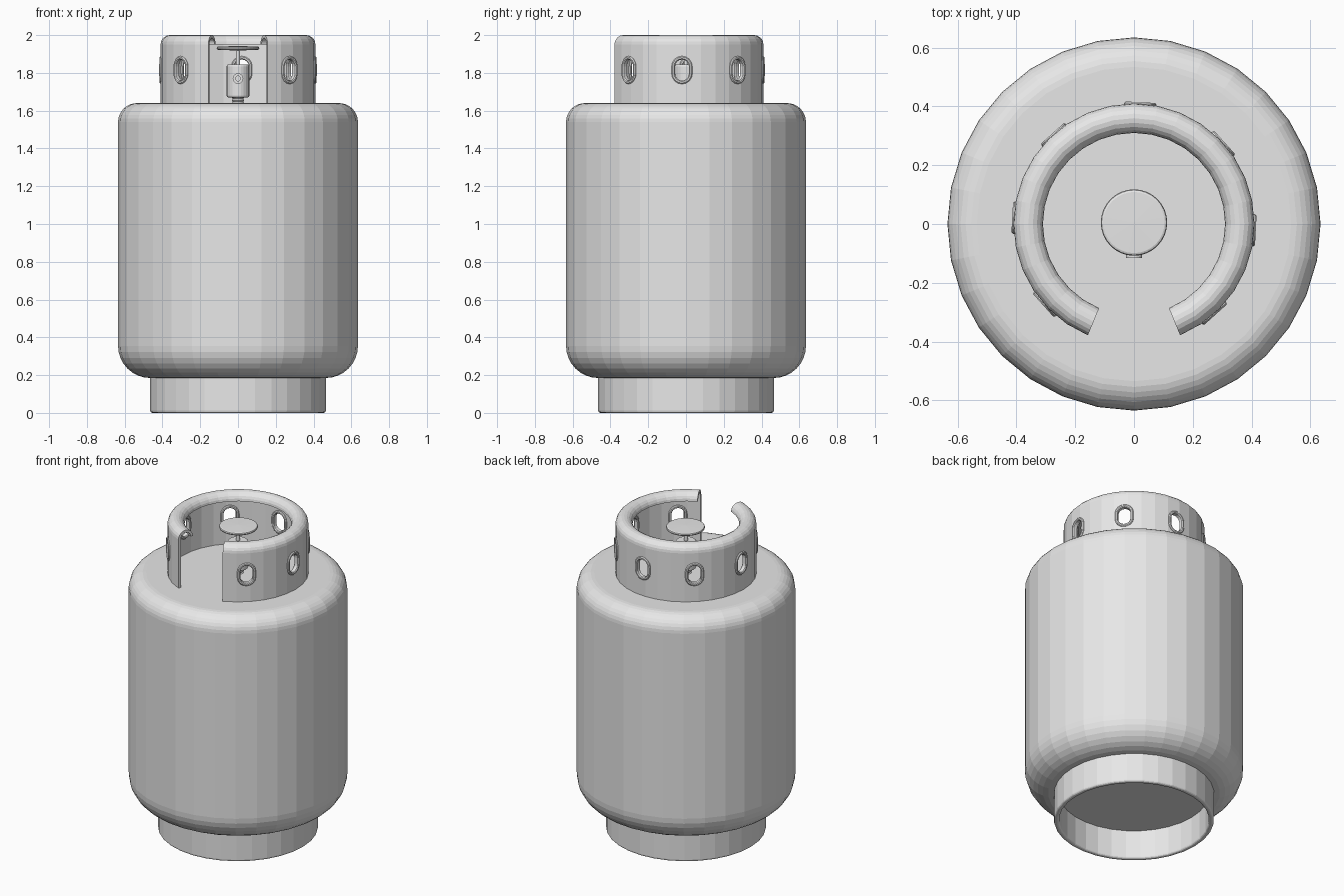
import bpy, bmesh
from math import sin, cos, pi, radians
from mathutils import Vector, Matrix

if "Cube" in bpy.data.objects:
    bpy.data.objects.remove(bpy.data.objects["Cube"], do_unlink=True)

grey = bpy.data.materials.new("plain grey")
grey.use_nodes = True
grey.diffuse_color = (0.8, 0.8, 0.8, 1)
grey.node_tree.nodes["Principled BSDF"].inputs["Base Color"].default_value = (0.8, 0.8, 0.8, 1)


def finish(name, bm):
    bmesh.ops.remove_doubles(bm, verts=bm.verts, dist=1e-5)
    bmesh.ops.recalc_face_normals(bm, faces=bm.faces)
    mesh = bpy.data.meshes.new(name)
    bm.to_mesh(mesh)
    bm.free()
    mesh.materials.append(grey)
    obj = bpy.data.objects.new(name, mesh)
    bpy.context.collection.objects.link(obj)
    return obj


def arc(cr, cz, radius, start, end, steps):
    """Profile points along an arc, in degrees."""
    angles = [radians(start + (end - start) * i / steps) for i in range(steps + 1)]
    return [(cr + radius * cos(a), cz + radius * sin(a)) for a in angles]


def bridge(bm, a, b, cyclic=True):
    n = len(a)
    for i in range(n if cyclic else n - 1):
        j = (i + 1) % n
        corners = [a[i], a[j], b[j], b[i]]
        if len({tuple(round(c, 6) for c in v.co) for v in corners}) > 2:
            bm.faces.new(corners)


def lathe(name, profile, segments=32, start=0, sweep=360, closed=False, matrix=None):
    """Spin a (radius, height) profile around z; partial sweeps get end caps."""
    bm = bmesh.new()
    full = sweep == 360
    loops = []
    for i in range(segments + (0 if full else 1)):
        a = radians(start + sweep * i / segments)
        loops.append([bm.verts.new((r * cos(a), r * sin(a), z)) for r, z in profile])
    for a, b in zip(loops, loops[1:]):
        bridge(bm, a, b, closed)
    if full:
        bridge(bm, loops[-1], loops[0], closed)
    else:
        bm.faces.new(loops[0])
        bm.faces.new(loops[-1])
    if matrix:
        bm.transform(matrix)
    return finish(name, bm)


def slot_loop(bm, angle, grow, radius):
    """Upright stadium outline facing outward from the collar."""
    out = Vector((cos(angle), sin(angle), 0))
    side = Vector((-sin(angle), cos(angle), 0))
    half_w, straight = 0.037 + grow, 0.019
    verts = []
    for centre, first in ((straight, 0), (-straight, 180)):
        for u, w in arc(0, centre, half_w, first, first + 180, 8):
            verts.append(bm.verts.new(out * radius + side * u + Vector((0, 0, 1.815 + w))))
    return verts


# Tank body with rounded shoulders
lathe("tank_body",
      [(0, 0.185)] + arc(0.465, 0.355, 0.17, -90, 0, 8)
      + arc(0.535, 1.54, 0.1, 0, 90, 8) + [(0, 1.64)])

# Hollow foot ring
lathe("foot_ring",
      arc(0.453, 0.012, 0.012, -90, 0, 3) + [(0.465, 0.2), (0.435, 0.2)]
      + arc(0.447, 0.012, 0.012, 180, 270, 3), closed=True)

# Handle collar, open at the front, with an inward curled lip
collar = lathe("handle_collar",
               [(0.41, 1.635)] + arc(0.36, 1.95, 0.05, 0, 180, 10)
               + arc(0.36, 1.95, 0.034, 180, 0, 10) + [(0.394, 1.635)],
               segments=28, start=-67.5, sweep=315, closed=True)

# Slots cut through the collar, each with a raised rim
slot_angles = [radians(-48 + 45 * i) for i in range(7)]
cut = bmesh.new()
rims = bmesh.new()
section = [(0, 0.388), (0, 0.41), (0.005, 0.415), (0.013, 0.415),
           (0.018, 0.41), (0.018, 0.388), (0.013, 0.383), (0.005, 0.383)]
for angle in slot_angles:
    inner, outer = (slot_loop(cut, angle, 0.008, r) for r in (0.36, 0.45))
    bridge(cut, inner, outer)
    cut.faces.new(inner)
    cut.faces.new(outer)
    rings = [slot_loop(rims, angle, g, r) for g, r in section]
    for a, b in zip(rings, rings[1:] + rings[:1]):
        bridge(rims, a, b)
finish("slot_rims", rims)
cutter = finish("slot_cutter", cut)
cutter.hide_render = True
mod = collar.modifiers.new("slots", "BOOLEAN")
mod.operation = "DIFFERENCE"
mod.solver = "EXACT"
mod.object = cutter
bpy.context.view_layer.update()
cut_mesh = bpy.data.meshes.new_from_object(
    collar.evaluated_get(bpy.context.evaluated_depsgraph_get()))
collar.modifiers.clear()
collar.data = cut_mesh
bpy.data.objects.remove(cutter, do_unlink=True)

# Valve: threaded neck, body, stem and hand wheel
thread = [(0.034 if i % 2 else 0.027, 1.63 + 0.008 * i) for i in range(7)]
lathe("valve_neck", thread, 20)
lathe("valve_body",
      [(0, 1.67)] + arc(0.05, 1.68, 0.01, -90, 0, 3)
      + arc(0.05, 1.835, 0.01, 0, 90, 3) + [(0, 1.845)], 24)
lathe("valve_stem", [(0.011, 1.84), (0.011, 1.925)], 12)
lathe("hand_wheel",
      [(0, 1.918), (0.1, 1.922)] + arc(0.104, 1.931, 0.009, -90, 90, 4)
      + [(0, 1.942)], 32, matrix=Matrix.Translation((0, 0.005, 0)))

# Outlet nozzle pointing to the front
lathe("outlet_nozzle",
      [(0.024, 0.03), (0.024, 0.1), (0.028, 0.104), (0.028, 0.115),
       (0.013, 0.115), (0.013, 0.07), (0, 0.07)], 20,
      matrix=Matrix.Translation((0, 0, 1.77)) @ Matrix.Rotation(pi / 2, 4, "X"))
